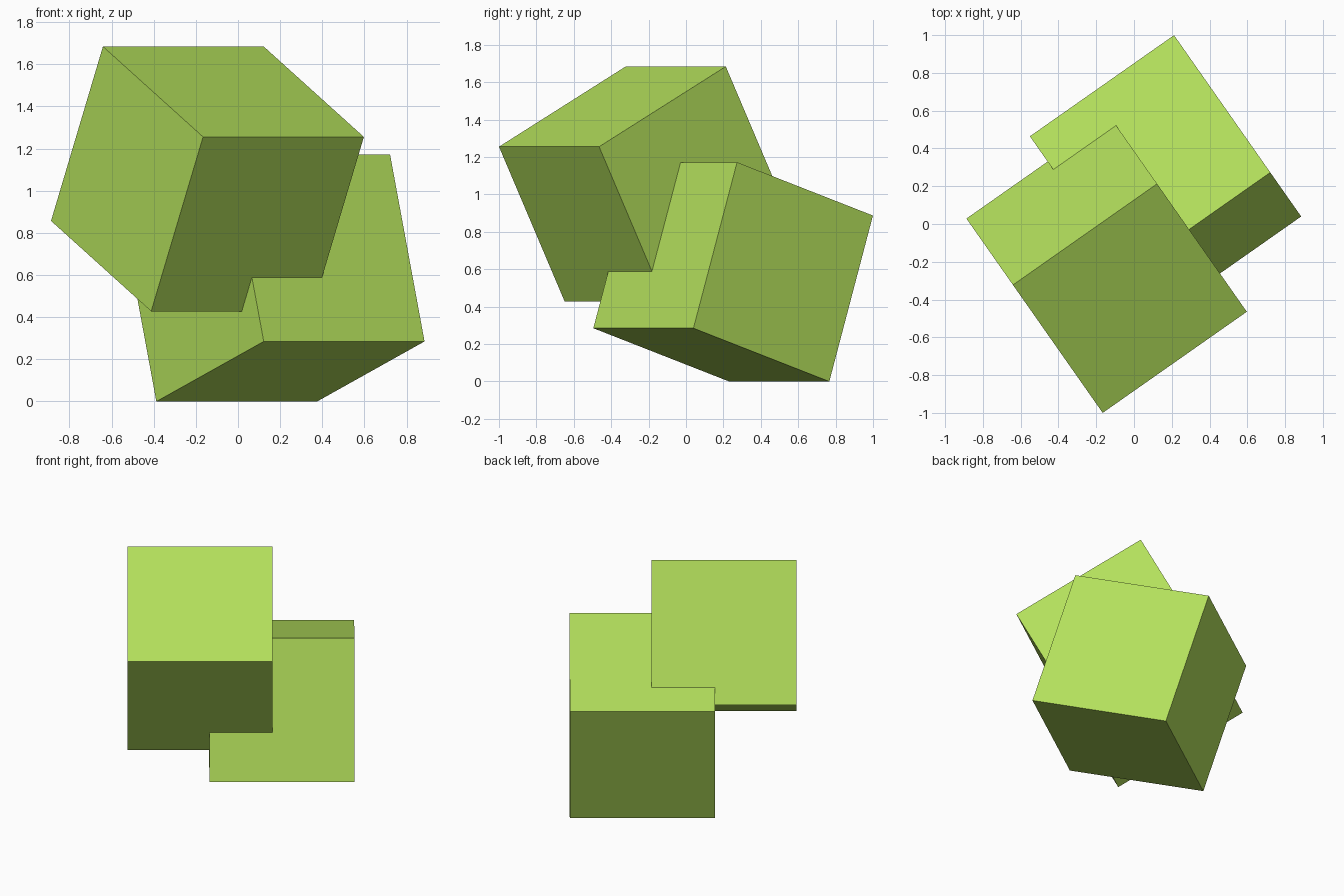
import bpy
from math import radians

if "Cube" in bpy.data.objects:
    bpy.data.objects.remove(bpy.data.objects["Cube"])

SIDE = 0.932   # both blocks are equal cubes
TURN = 35.05   # shared turn about the vertical

green = bpy.data.materials.new("lime_green")
green.diffuse_color = (0.456, 0.745, 0.107, 1.0)
green.use_nodes = True
green.node_tree.nodes["Principled BSDF"].inputs["Base Color"].default_value = green.diffuse_color


def tilted_cube(name, centre, tilt):
    """Cube tipped about its own x axis, then turned about z."""
    bpy.ops.mesh.primitive_cube_add(
        size=SIDE, location=centre,
        rotation=(radians(tilt), 0, radians(TURN)))
    cube = bpy.context.object
    cube.name = name
    cube.data.materials.append(green)
    return cube


# Upper block, tipped towards the front
tilted_cube("upper_cube", (-0.145, -0.218, 1.056), 27.4)

# Lower block, tipped towards the back and resting on one edge
tilted_cube("lower_cube", (0.167, 0.252, 0.586), -17.8)
